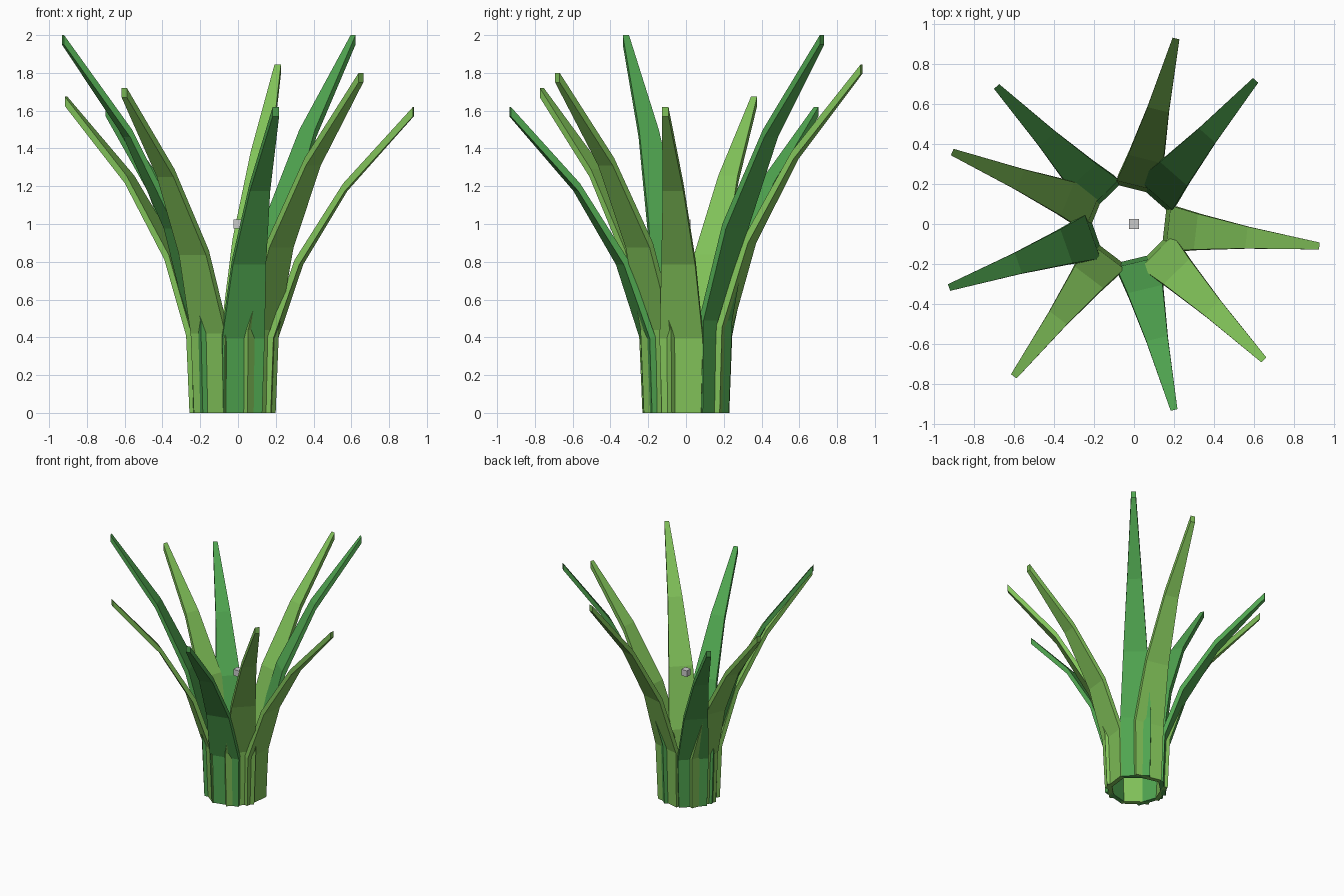
import bpy, bmesh
from math import cos, sin, radians

if "Cube" in bpy.data.objects:
    bpy.data.objects.remove(bpy.data.objects["Cube"])

def material(name, color):
    m = bpy.data.materials.new(name)
    m.diffuse_color = color
    m.use_nodes = True
    m.node_tree.nodes["Principled BSDF"].inputs["Base Color"].default_value = m.diffuse_color
    return m

LIGHT = material("light_green", (0.22, 0.54, 0.10, 1))
DEEP = material("deep_green", (0.08, 0.38, 0.08, 1))

CENTRE = (-0.023, 0.0)   # middle of the tuft
# Blade stations: inner radius, height fraction, width, offset to outer face (r, z)
STATIONS = [
    (0.175, 0.00, 0.21, 0.035, 0.0),
    (0.195, 0.25, 0.23, 0.030, -0.010),
    (0.335, 0.50, 0.18, 0.025, -0.025),
    (0.590, 0.75, 0.11, 0.010, -0.040),
    (0.958, 1.00, 0.035, 0.0, -0.050),
]

def blade(name, angle, height, mat):
    a = radians(angle)
    bm = bmesh.new()

    def vert(r, side, z):
        return bm.verts.new((CENTRE[0] + r * cos(a) - side * sin(a),
                             CENTRE[1] + r * sin(a) + side * cos(a), z))

    rings = []
    for r, t, w, dr, dz in STATIONS:
        z = t * height
        rings.append([vert(r, -w / 2, z), vert(r, w / 2, z),
                      vert(r + dr, w / 2, z + dz), vert(r + dr, -w / 2, z + dz)])
    for lo, hi in zip(rings, rings[1:]):
        for i in range(4):
            j = (i + 1) % 4
            bm.faces.new((lo[i], lo[j], hi[j], hi[i]))
    bm.faces.new(rings[0])
    bm.faces.new(rings[-1])
    bmesh.ops.recalc_face_normals(bm, faces=bm.faces)
    mesh = bpy.data.meshes.new(name)
    bm.to_mesh(mesh)
    bm.free()
    mesh.materials.append(mat)
    bpy.context.collection.objects.link(bpy.data.objects.new(name, mesh))

# Nine leaning blades: direction in degrees and tip height
BLADES = [(-6.6, 1.62), (48.7, 2.0), (75.9, 1.845), (134.0, 1.62), (157.9, 1.675),
          (199.4, 2.0), (232.8, 1.72), (283.5, 1.62), (314.7, 1.80)]
for i, (angle, height) in enumerate(BLADES):
    blade(f"grass_blade_{i + 1}", angle, height, DEEP if i % 2 else LIGHT)

# Small grey cube floating in the middle
bpy.ops.mesh.primitive_cube_add(size=0.05, location=(0, 0, 1))
bpy.context.object.name = "centre_cube"
